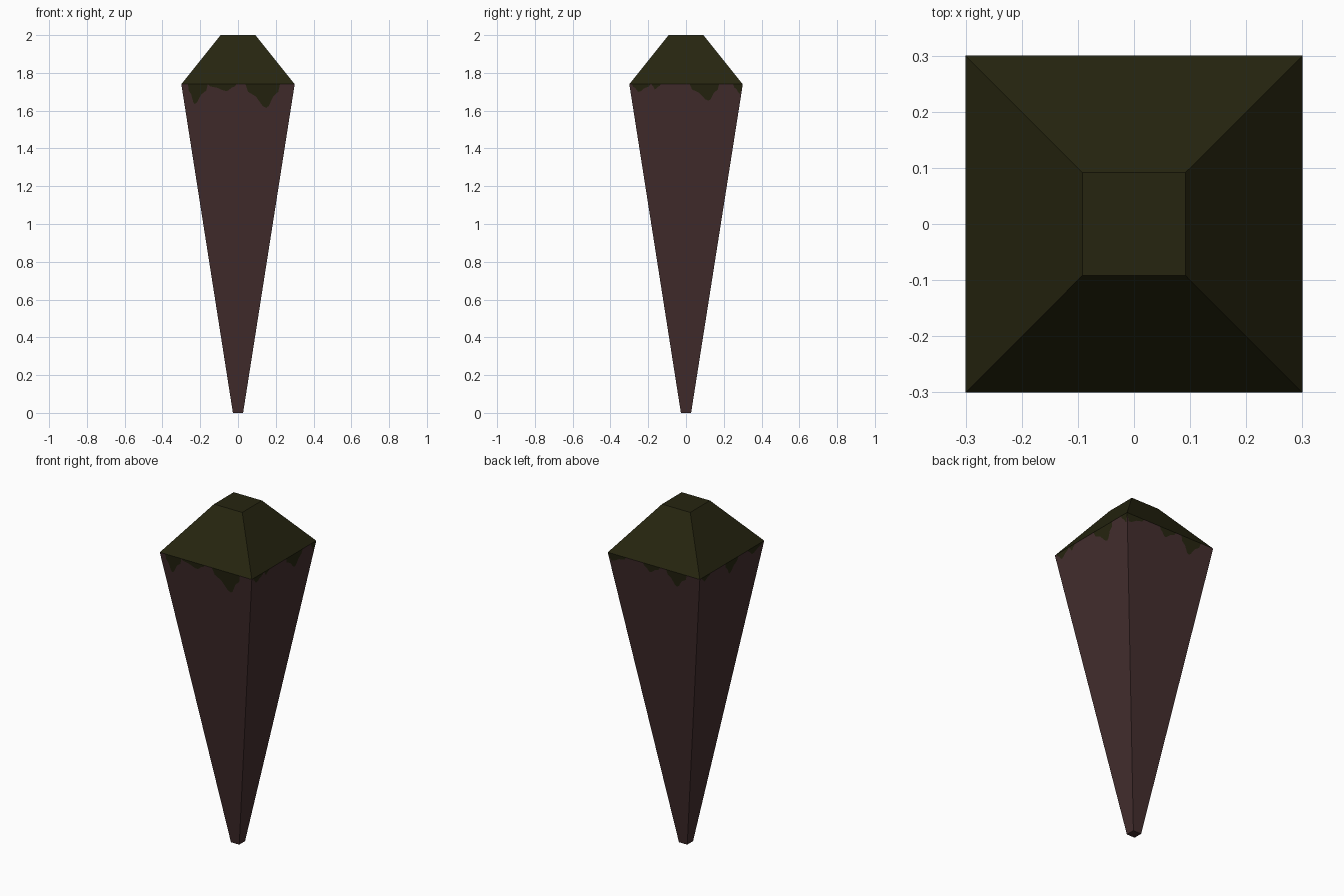
import bpy, bmesh, math
from mathutils import Matrix, Vector

if "Cube" in bpy.data.objects:
    bpy.data.objects.remove(bpy.data.objects["Cube"])

BASE, WIDE, TOP = 0.027, 0.30, 0.092      # half widths
Z_WIDE, Z_TOP = 1.74, 2.0


def material(name, rgb):
    m = bpy.data.materials.new(name)
    m.diffuse_color = (*rgb, 1)
    m.use_nodes = True
    m.node_tree.nodes["Principled BSDF"].inputs["Base Color"].default_value = m.diffuse_color
    return m


STONE = material("dark red brown", (0.057, 0.027, 0.027))
MOSS = material("dark moss green", (0.0195, 0.0185, 0.005))

# Moss drips per side (front, right, back, left): left end, tip, right end, depth
DRIPS = [
    [(-.265, -.23, -.16, .105), (-.16, -.06, -.01, .036), (.04, .15, .222, .125)],
    [(-.285, -.25, -.19, .04), (-.18, -.165, -.135, .027), (.02, .12, .175, .087), (.25, .285, .30, .05)],
    [(-.30, -.28, -.18, .045), (-.07, -.03, .04, .047), (.08, .14, .215, .09)],
    [(-.28, -.25, -.20, .032), (-.06, -.005, .06, .08), (.15, .20, .29, .042)],
]


def drip_outline(left, tip, right, depth):
    """Steep edge, sloping shoulder, rounded tip; the same rule on both flanks."""
    flank = [(0, 0), (.12, .32), (.5, .52), (.82, .92)]
    rise = [(left + (tip - left) * t, depth * d) for t, d in flank]
    fall = [(right + (tip - right) * t, depth * d) for t, d in reversed(flank)]
    return rise + [(tip, depth)] + fall


def make_object(name, bm):
    bmesh.ops.remove_doubles(bm, verts=bm.verts, dist=1e-4)
    me = bpy.data.meshes.new(name)
    bm.to_mesh(me)
    bm.free()
    me.materials.append(STONE)
    me.materials.append(MOSS)
    ob = bpy.data.objects.new(name, me)
    bpy.context.collection.objects.link(ob)


def add_face(bm, points, mat, turn=Matrix()):
    f = bm.faces.new([bm.verts.new(turn @ Vector(p)) for p in points])
    f.material_index = mat


def on_side(u, depth):
    """Point on the sloping front side, measured from the rim."""
    w = WIDE - (WIDE - BASE) * depth / Z_WIDE
    return (u, -w, Z_WIDE - depth)


def square(h, z):
    return [(-h, -h, z), (h, -h, z), (h, h, z), (-h, h, z)]


# Tapered spike, with the drips cut into its sides
bm = bmesh.new()
for k, side in enumerate(DRIPS):
    turn = Matrix.Rotation(k * math.pi / 2, 4, 'Z')
    outlines = [drip_outline(*d) for d in side]
    edge = [(-WIDE, 0)] + [p for d in outlines for p in d] + [(WIDE, 0)]
    edge = list(dict.fromkeys(edge))
    stone = [(-BASE, Z_WIDE), (BASE, Z_WIDE)] + edge[::-1]
    add_face(bm, [on_side(*p) for p in stone], 0, turn)
    for d in outlines:
        add_face(bm, [on_side(*p) for p in reversed(d)][::-1][::-1], 1, turn)
add_face(bm, square(BASE, 0)[::-1], 0)
make_object("spike_body", bm)

# Mossy cap
bm = bmesh.new()
for k in range(4):
    turn = Matrix.Rotation(k * math.pi / 2, 4, 'Z')
    low, high = square(WIDE, Z_WIDE), square(TOP, Z_TOP)
    add_face(bm, [low[0], low[1], high[1], high[0]], 1, turn)
add_face(bm, square(TOP, Z_TOP), 1)
make_object("moss_cap", bm)
